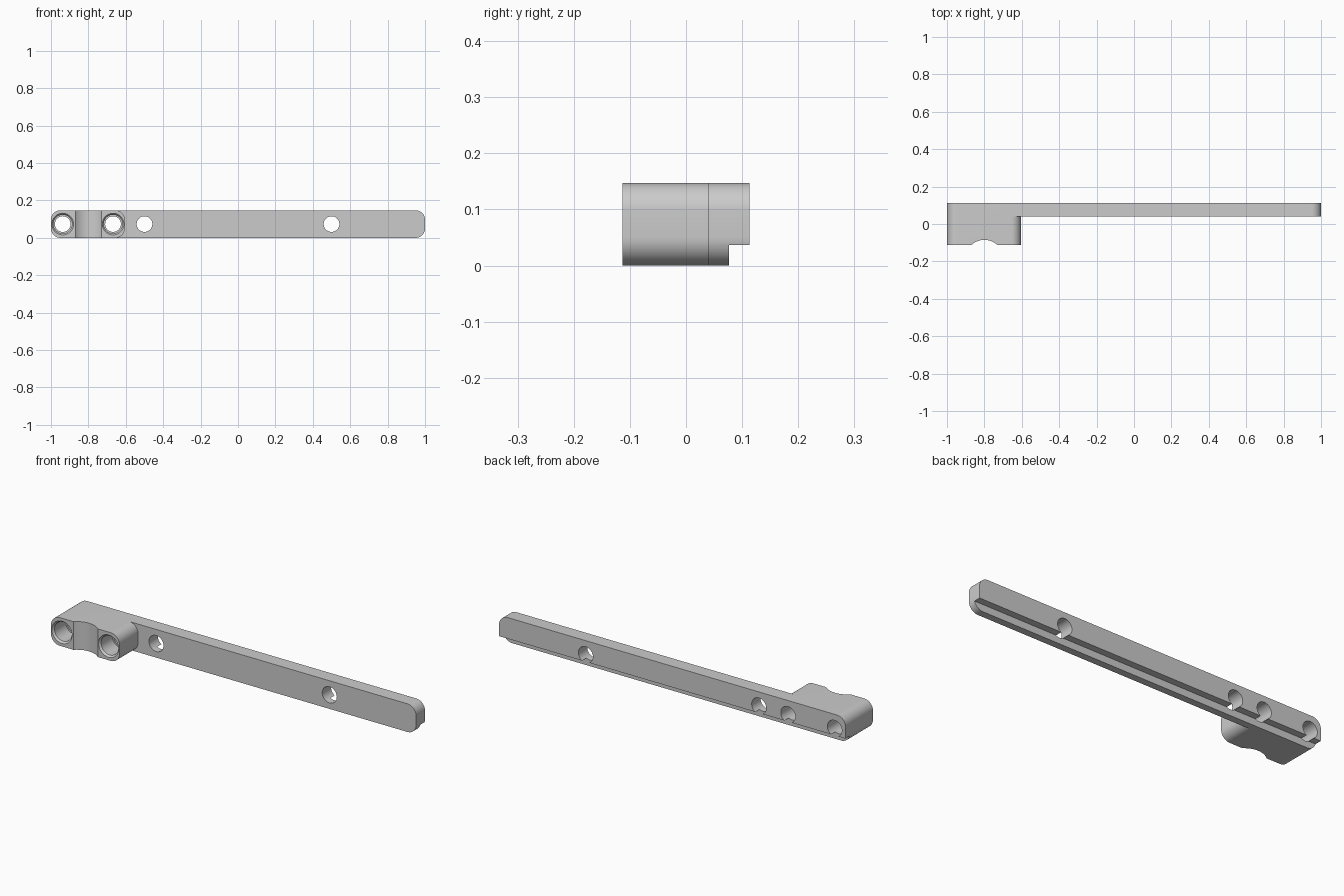
import bpy, bmesh, math
from mathutils import Matrix

cube = bpy.data.objects.get("Cube")
if cube:
    bpy.data.objects.remove(cube, do_unlink=True)

HEIGHT, CORNER = 0.147, 0.05
BACK, FRONT, BAR_FRONT = 0.113, -0.113, 0.04
MID = HEIGHT / 2


def make_object(name, bm):
    bmesh.ops.recalc_face_normals(bm, faces=bm.faces)
    mesh = bpy.data.meshes.new(name)
    bm.to_mesh(mesh)
    bm.free()
    obj = bpy.data.objects.new(name, mesh)
    bpy.context.collection.objects.link(obj)
    return obj


def rounded_prism(name, x0, x1, y0, y1, steps=12):
    """Rounded rectangle in the xz plane, extruded along y."""
    bm = bmesh.new()
    corners = [(x1, HEIGHT, 0), (x0, HEIGHT, 1), (x0, 0, 2), (x1, 0, 3)]
    verts = []
    for x, z, quarter in corners:
        cx = x - CORNER if x == x1 else x + CORNER
        cz = z - CORNER if z else CORNER
        for i in range(steps + 1):
            a = (quarter + i / steps) * math.pi / 2
            verts.append(bm.verts.new((cx + CORNER * math.cos(a), y0, cz + CORNER * math.sin(a))))
    face = bm.faces.new(verts)
    ext = bmesh.ops.extrude_face_region(bm, geom=[face])
    moved = [v for v in ext["geom"] if isinstance(v, bmesh.types.BMVert)]
    bmesh.ops.translate(bm, verts=moved, vec=(0, y1 - y0, 0))
    return make_object(name, bm)


def lathe_y(name, x, profile, sides=48):
    """Solid turned about a y-parallel axis from (radius, y) points."""
    bm = bmesh.new()
    rings = []
    for r, y in profile:
        angles = [2 * math.pi * i / sides for i in range(sides)]
        rings.append([bm.verts.new((x + r * math.cos(a), y, MID + r * math.sin(a))) for a in angles])
    for a, b in zip(rings, rings[1:]):
        for i in range(sides):
            j = (i + 1) % sides
            bm.faces.new((a[i], a[j], b[j], b[i]))
    bm.faces.new(rings[0])
    bm.faces.new(rings[-1])
    return make_object(name, bm)


def combine(target, other, operation):
    mod = target.modifiers.new(operation.title(), 'BOOLEAN')
    mod.operation, mod.object, mod.solver = operation, other, 'EXACT'
    bpy.context.view_layer.objects.active = target
    bpy.ops.object.modifier_apply(modifier=mod.name)
    bpy.data.objects.remove(other, do_unlink=True)


# Long bar with a mounting block at its right-hand end
body = rounded_prism("mounting_bar", -1, 1, BAR_FRONT, BACK)
combine(body, rounded_prism("mounting_block", -1, -0.605, FRONT, BACK), 'UNION')

# Step along the lower back edge
bm = bmesh.new()
bmesh.ops.create_cube(bm, size=1, matrix=Matrix.Translation((0, 0.127, -0.013))
                      @ Matrix.Diagonal((2.2, 0.1, 0.1, 1)))
combine(body, make_object("step_cutter", bm), 'DIFFERENCE')

# Shallow upright groove across the block front
bm = bmesh.new()
bmesh.ops.create_cone(bm, cap_ends=True, segments=96, radius1=0.102, radius2=0.102, depth=0.4,
                      matrix=Matrix.Translation((-0.8, -0.187, MID)))
combine(body, make_object("groove_cutter", bm), 'DIFFERENCE')

# Plain holes through the bar
for x in (-0.5, 0.5):
    combine(body, lathe_y("bar_hole", x, [(0.042, -0.05), (0.042, 0.2)]), 'DIFFERENCE')

# Chamfered, counterbored holes through the block
for x in (-0.937, -0.668):
    profile = [(0.058, -0.2), (0.058, FRONT), (0.05, FRONT + 0.01), (0.05, -0.01),
               (0.042, -0.01), (0.042, 0.2)]
    combine(body, lathe_y("block_hole", x, profile), 'DIFFERENCE')

bpy.ops.object.select_all(action='DESELECT')
body.select_set(True)
bpy.context.view_layer.objects.active = body
bpy.ops.object.shade_smooth_by_angle(angle=math.radians(30))
